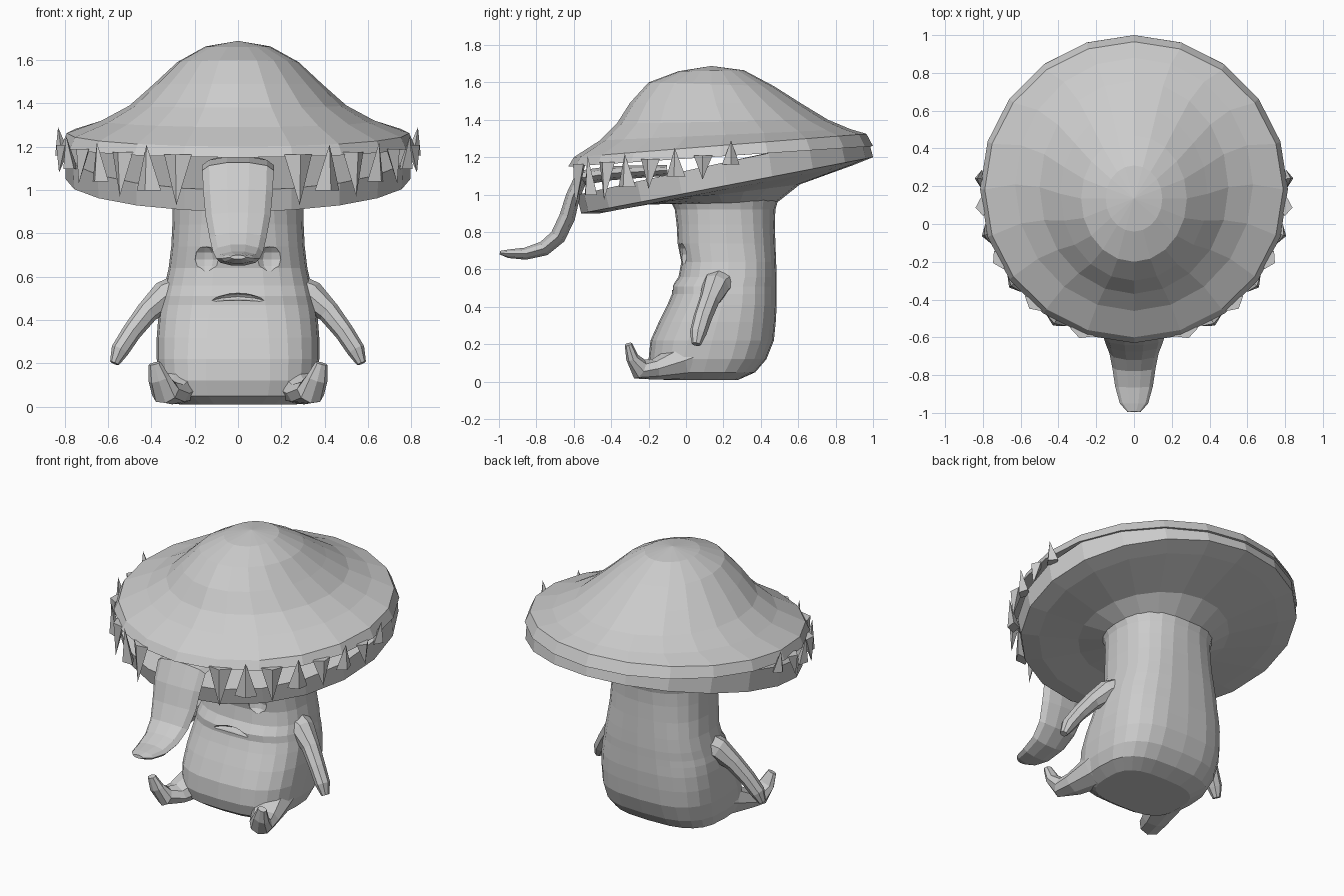
import bpy, bmesh, math
from mathutils import Vector

if "Cube" in bpy.data.objects:
    bpy.data.objects.remove(bpy.data.objects["Cube"])

grey = bpy.data.materials.new("plain grey")
grey.diffuse_color = (0.6, 0.6, 0.6, 1)
grey.use_nodes = True
grey.node_tree.nodes["Principled BSDF"].inputs["Base Color"].default_value = grey.diffuse_color


def finish(name, bm):
    bmesh.ops.recalc_face_normals(bm, faces=bm.faces[:])
    me = bpy.data.meshes.new(name)
    bm.to_mesh(me)
    bm.free()
    me.materials.append(grey)
    ob = bpy.data.objects.new(name, me)
    bpy.context.collection.objects.link(ob)
    return ob


def loft(name, rings):
    """Skin a list of point rings and close both ends."""
    bm = bmesh.new()
    vr = [[bm.verts.new(p) for p in r] for r in rings]
    n = len(vr[0])
    for a, b in zip(vr, vr[1:]):
        for i in range(n):
            j = (i + 1) % n
            bm.faces.new((a[i], a[j], b[j], b[i]))
    for end in (vr[0], vr[-1]):
        c = sum((v.co for v in end), Vector()) / n
        cv = bm.verts.new(c)
        for i in range(n):
            bm.faces.new((end[i], end[(i + 1) % n], cv))
    return finish(name, bm)


def ring(yf, zf, yb, zb, w, n=20, e=2.0):
    """Super-ellipse ring tilted from a front point to a back point."""
    pts = []
    for i in range(n):
        t = 2 * math.pi * i / n
        s, c = math.sin(t), math.cos(t)
        x = math.copysign(abs(s) ** (2 / e), s) * w
        k = (1 - math.copysign(abs(c) ** (2 / e), c)) / 2
        pts.append(Vector((x, yf + (yb - yf) * k, zf + (zb - zf) * k)))
    return pts


def tube(name, path, ref, n=8):
    """Limb along (x, y, z, half width along ref, half thickness)."""
    P = [Vector(p[:3]) for p in path]
    rings = []
    for i, p in enumerate(path):
        t = (P[min(i + 1, len(P) - 1)] - P[max(i - 1, 0)]).normalized()
        a = (ref - t * ref.dot(t)).normalized()
        b = t.cross(a)
        rings.append([P[i] + a * p[3] * math.cos(2 * math.pi * k / n)
                      + b * p[4] * math.sin(2 * math.pi * k / n) for k in range(n)])
    return loft(name, rings)


# Stem body: z, front y, back y, half width, squareness
body_rows = [(.01, -.12, .28, .27, 3), (.05, -.18, .37, .34, 3), (.12, -.20, .43, .365, 3),
             (.22, -.19, .47, .375, 2.9), (.32, -.145, .48, .375, 2.8), (.41, -.10, .485, .368, 2.7),
             (.47, -.075, .485, .36, 2.6), (.51, -.075, .485, .35, 2.6), (.56, -.04, .485, .338, 2.6),
             (.64, -.025, .482, .32, 2.6), (.74, -.045, .478, .308, 2.5), (.84, -.05, .475, .303, 2.4),
             (.92, -.06, .478, .302, 2.3), (.98, -.09, .495, .32, 2.2)]
body = loft("body", [ring(f, z, b, z, w, 24, e) for z, f, b, w, e in body_rows])


# Eye sockets and frown carved into the body
def carve(name, loc, size):
    bm = bmesh.new()
    bmesh.ops.create_uvsphere(bm, u_segments=10, v_segments=6, radius=1)
    for v in bm.verts:
        v.co = Vector(v.co[i] * size[i] + loc[i] for i in range(3))
        if name == "mouth_cutter":
            v.co.z -= 1.2 * v.co.x ** 2
    cut = finish(name, bm)
    cut.hide_render = True
    cut.hide_set(True)
    m = body.modifiers.new(name, 'BOOLEAN')
    m.operation = 'DIFFERENCE'
    m.solver = 'EXACT'
    m.object = cut


for s in (-1, 1):
    carve("eye_cutter", (s * .155, -.035, .68), (.068, .05, .062))
carve("mouth_cutter", (0, -.085, .508), (.13, .05, .018))

# Arms and legs
for s, side in ((-1, "left"), (1, "right")):
    tube(side + "_arm", [(s * .25, .19, .54, .10, .08), (s * .34, .16, .51, .075, .07),
                         (s * .42, .125, .435, .055, .052), (s * .49, .09, .345, .05, .045),
                         (s * .545, .065, .26, .045, .042), (s * .57, .055, .20, .025, .022)],
         Vector((0, 1, 0)))
    tube(side + "_leg", [(s * .22, .14, .17, .13, .15), (s * .26, -.03, .105, .11, .095),
                         (s * .305, -.17, .066, .085, .056), (s * .335, -.25, .068, .068, .058),
                         (s * .365, -.288, .13, .05, .034), (s * .385, -.308, .20, .028, .02)],
         Vector((1, 0, 0)))


# Cap dome with the upper lip
def upper_lip(y):
    return 1.15 + (y + .63) * .067


def lower_lip(y):
    return min(1.0 + (y + .58) * .22, upper_lip(y))


cap_rows = [(-.04, 1.66, .31, 1.665, .15), (-.2, 1.60, .47, 1.58, .28), (-.3, 1.49, .62, 1.485, .39),
            (-.37, 1.38, .76, 1.40, .50), (-.46, 1.29, .88, 1.35, .63), (-.60, 1.20, .965, 1.325, .79),
            (-.63, 1.15, 1.0, upper_lip(1.0), .815), (-.57, 1.154, .94, upper_lip(.94), .755)]
cap = loft("cap", [ring(*r) for r in cap_rows])
for v in cap.data.vertices:
    if v.co.z > 1.661 and abs(v.co.x) < 1e-4 and .1 < v.co.y < .2:
        v.co.z = 1.688

# Lower jaw: mouth floor, lip, rim and underside down to the stem
jaw = []
for yf, yb, w in ((-.1, .4, .3), (-.52, .92, .73), (-.585, .985, .80)):
    jaw.append([Vector((p.x, p.y, lower_lip(p.y))) for p in ring(yf, 0, yb, 0, w)])
jaw += [ring(-.56, .90, 1.0, 1.20, .795), ring(-.46, .90, .90, 1.16, .69),
        ring(-.26, .945, .61, 1.055, .43), ring(-.10, .95, .49, .96, .315)]
loft("lower_jaw", jaw)

# Tongue hanging over the lower lip
tube("tongue", [(0, -.10, 1.13, .13, .03), (0, -.40, 1.115, .165, .04), (0, -.56, 1.09, .165, .045),
                (0, -.605, .99, .16, .04), (0, -.635, .88, .15, .045), (0, -.685, .775, .13, .045),
                (0, -.76, .712, .115, .042), (0, -.86, .684, .10, .034), (0, -.95, .684, .075, .024),
                (0, -.995, .69, .035, .01)], Vector((1, 0, 0)), 10)


# Teeth alternating down from the upper lip and up from the lower lip
def tooth(name, ang, base_z, tip_z, half):
    out = Vector((math.sin(ang), -math.cos(ang), 0))
    side = Vector((math.cos(ang), math.sin(ang), 0))
    c = Vector((0, .19, 0)) + out * .81
    bm = bmesh.new()
    foot = []
    for a, b in ((1, 0), (0, 1), (-1, 0), (0, -1)):
        p = c + side * half * a + out * .035 * b
        p.z = base_z
        foot.append(bm.verts.new(p))
    tip = c + out * .022
    tip.z = tip_z
    t = bm.verts.new(tip)
    bm.faces.new(foot)
    for i in range(4):
        bm.faces.new((foot[i], foot[(i + 1) % 4], t))
    finish(name, bm)


down_tips = (.93, .97, 1.03, 1.08)
up_tips = (1.21, 1.22, 1.25, 1.29)
for s in (-1, 1):
    for i in range(8):
        a = math.radians(20 + 10.5 * i)
        y = .19 - .8 * math.cos(a)
        half = .068 - .003 * i
        if i % 2 == 0:
            tooth("upper_tooth", s * a, upper_lip(y) + .01, down_tips[i // 2], half)
        else:
            tooth("lower_tooth", s * a, lower_lip(y) - .02, up_tips[i // 2], half)
